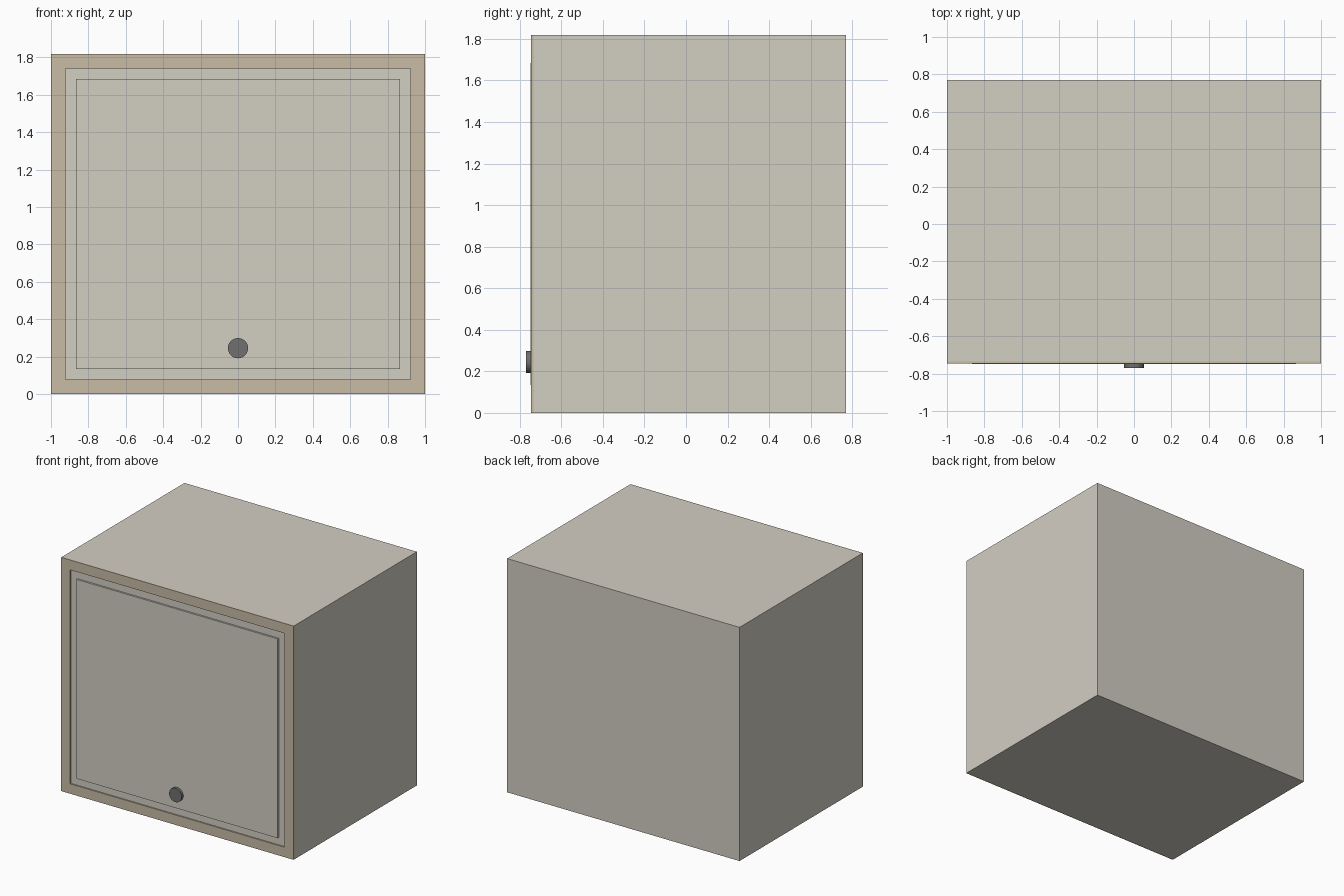
import bpy, bmesh, math

if "Cube" in bpy.data.objects:
    bpy.data.objects.remove(bpy.data.objects["Cube"])

W, H = 2.0, 1.818          # overall width and height
FRONT, BACK = -0.745, 0.77
EDGE = 0.01                # thickness of the front edging
RIM, GAP = 0.109, 0.025    # edging width, reveal around the door


def material(name, color):
    m = bpy.data.materials.new(name)
    m.diffuse_color = (*color, 1)
    m.use_nodes = True
    m.node_tree.nodes["Principled BSDF"].inputs["Base Color"].default_value = m.diffuse_color
    return m


board = material("pale_board", (0.65, 0.62, 0.545))
edging = material("tan_edging", (0.577, 0.503, 0.376))
metal = material("dark_metal", (0.16, 0.16, 0.16))


def slab(name, margin, y0, y1, mat, rim=0):
    """Upright slab set in from the outline; rim > 0 leaves an open frame."""
    bm = bmesh.new()
    bmesh.ops.create_cube(bm, size=1)
    for v in bm.verts:
        v.co.x *= W - 2 * margin
        v.co.z = v.co.z * (H - 2 * margin) + H / 2
        v.co.y = y0 if v.co.y < 0 else y1
    if rim:
        bm.normal_update()
        caps = [f for f in bm.faces if abs(f.normal.y) > 0.9]
        bmesh.ops.inset_individual(bm, faces=caps, thickness=rim)
        loops = [e for f in caps for e in f.edges]
        bmesh.ops.delete(bm, geom=caps, context='FACES_ONLY')
        bmesh.ops.bridge_loops(bm, edges=loops)
        bmesh.ops.recalc_face_normals(bm, faces=bm.faces)
    me = bpy.data.meshes.new(name)
    bm.to_mesh(me)
    bm.free()
    me.materials.append(mat)
    ob = bpy.data.objects.new(name, me)
    bpy.context.collection.objects.link(ob)
    return ob


# Box body, front edging and inset door
slab("cabinet_body", 0, FRONT + EDGE, BACK, board)
slab("front_edging", 0, FRONT, FRONT + EDGE, edging, rim=RIM)
slab("door", RIM + GAP, FRONT - 0.004, FRONT + EDGE, board)

# Round door knob
bpy.ops.mesh.primitive_cylinder_add(vertices=32, radius=0.054, depth=0.024,
                                    location=(0, -0.758, 0.245),
                                    rotation=(math.pi / 2, 0, 0))
knob = bpy.context.object
knob.name = "door_knob"
knob.data.materials.append(metal)
bpy.ops.object.shade_smooth_by_angle()
